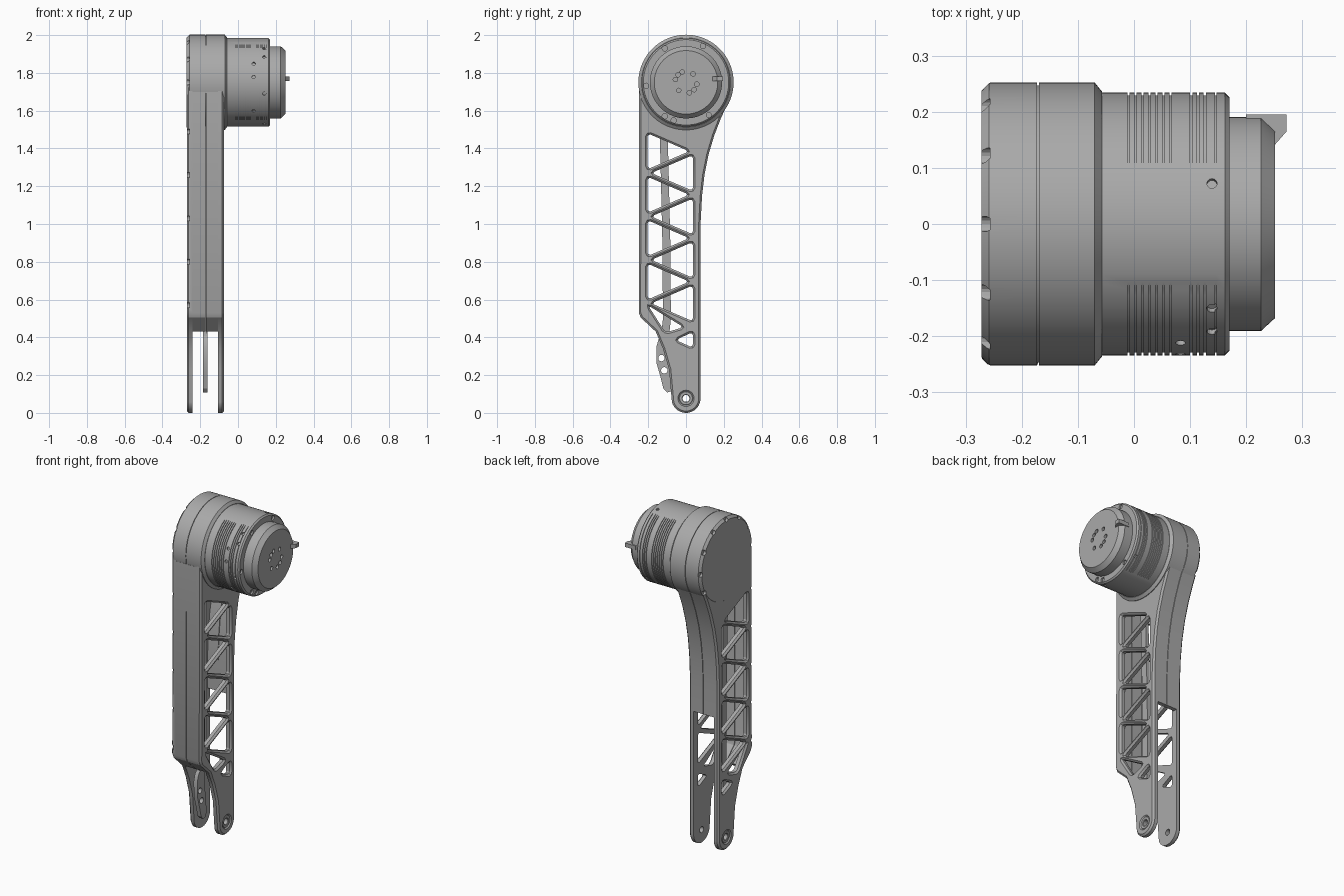
import bpy, bmesh
from math import sin, cos, pi, radians
from mathutils import Vector, Matrix

if "Cube" in bpy.data.objects:
    bpy.data.objects.remove(bpy.data.objects["Cube"])

grey = bpy.data.materials.new("machined_grey")
grey.use_nodes = True
grey.diffuse_color = (0.4, 0.4, 0.4, 1)
grey.node_tree.nodes["Principled BSDF"].inputs["Base Color"].default_value = (0.4, 0.4, 0.4, 1)

HUB = 1.75          # height of the motor axis
PIN = 0.077         # height of the lower pin


def finish(name, bm, smooth=True):
    bmesh.ops.remove_doubles(bm, verts=bm.verts, dist=1e-5)
    bmesh.ops.recalc_face_normals(bm, faces=bm.faces)
    mesh = bpy.data.meshes.new(name)
    bm.to_mesh(mesh)
    bm.free()
    mesh.materials.append(grey)
    ob = bpy.data.objects.new(name, mesh)
    bpy.context.collection.objects.link(ob)
    if smooth:
        smooth_by_angle(ob)
    return ob


def smooth_by_angle(ob):
    bpy.ops.object.select_all(action='DESELECT')
    ob.select_set(True)
    bpy.context.view_layer.objects.active = ob
    bpy.ops.object.shade_smooth_by_angle(angle=radians(25))


def arc(y, z, r, a0, a1, n):
    return [(y + r * cos(radians(a0 + (a1 - a0) * i / n)),
             z + r * sin(radians(a0 + (a1 - a0) * i / n))) for i in range(n + 1)]


def circle(y, z, r, n=24):
    return arc(y, z, r, 0, 360, n)[:-1]


def offset(path, d, closed=True):
    """Move a path to its left by d with mitred corners."""
    pts, out, n = [Vector(p) for p in path], [], len(path)
    for i, p in enumerate(pts):
        a = (p - pts[i - 1]) if closed or i > 0 else pts[1] - p
        b = (pts[(i + 1) % n] - p) if closed or i < n - 1 else a
        n1 = Vector((-a.y, a.x)).normalized()
        n2 = Vector((-b.y, b.x)).normalized()
        out.append(tuple(p + (n1 + n2) * d / max(0.3, 1 + n1.dot(n2))))
    return out


def stroke(path, width):
    return path + offset(path, width, False)[::-1]


def wind(loop, ccw):
    area = sum(p[0] * q[1] - q[0] * p[1] for p, q in zip(loop, loop[1:] + loop[:1]))
    return loop if (area > 0) == ccw else loop[::-1]


def plate(name, outline, holes, x_in, x_out, c=0.0):
    """Flat part in the side plane, its outer face chamfered by c."""
    bm = bmesh.new()
    x_mid = x_out - c if x_out > x_in else x_out + c
    caps = [[], []]
    for loop in [wind(outline, True)] + [wind(h, False) for h in holes]:
        levels = [(x_in, loop), (x_mid, loop)]
        if c:
            levels.append((x_out, offset(loop, c)))
        rings = [[bm.verts.new((x, y, z)) for y, z in lp] for x, lp in levels]
        n = len(loop)
        for r0, r1 in zip(rings, rings[1:]):
            for i in range(n):
                j = (i + 1) % n
                bm.faces.new((r0[i], r0[j], r1[j], r1[i]))
        for cap, ring in zip(caps, (rings[0], rings[-1])):
            cap += [bm.edges.get((ring[i], ring[(i + 1) % n])) for i in range(n)]
    for cap in caps:
        bmesh.ops.triangle_fill(bm, edges=cap, use_beauty=True, normal=(1, 0, 0))
    return finish(name, bm)


def lathe(name, profile, radius=lambda a, r: r, n=96):
    """Turned part about the motor axis from (x, radius) points."""
    bm = bmesh.new()
    rings = []
    for x, r in profile:
        angles = [2 * pi * i / n for i in range(n)]
        rings.append([bm.verts.new((x, radius(a, r) * cos(a), HUB + radius(a, r) * sin(a)))
                      for a in angles])
    for r0, r1 in zip(rings, rings[1:]):
        for i in range(n):
            j = (i + 1) % n
            bm.faces.new((r0[i], r0[j], r1[j], r1[i]))
    bm.faces.new(rings[0])
    bm.faces.new(rings[-1])
    return finish(name, bm)


def drill(ob, spots):
    """Cut round pockets: (centre, axis, radius, depth)."""
    bm = bmesh.new()
    for centre, axis, r, depth in spots:
        turn = Vector(axis).to_track_quat('Z', 'Y').to_matrix().to_4x4()
        bmesh.ops.create_cone(bm, cap_ends=True, segments=14, radius1=r, radius2=r,
                              depth=depth, matrix=Matrix.Translation(centre) @ turn)
    cutter = finish("cutter", bm, False)
    cutter.hide_render = True
    mod = ob.modifiers.new("pockets", 'BOOLEAN')
    mod.operation, mod.solver, mod.object = 'DIFFERENCE', 'EXACT', cutter
    bpy.context.view_layer.objects.active = ob
    bpy.ops.object.modifier_apply(modifier=mod.name)
    bpy.data.objects.remove(cutter)
    smooth_by_angle(ob)


# side outline of the arm, anticlockwise from the lower pin
back = [(0.077, 0.82), (0.077, 1.0), (0.085, 1.15), (0.098, 1.26), (0.12, 1.37),
        (0.15, 1.47), (0.185, 1.56), (0.215, 1.625)]
front = [(-0.248, 1.7), (-0.25, 0.53), (-0.24, 0.505), (-0.16, 0.43)]
outline = (arc(0, PIN, PIN, 195, 360, 18) + back + arc(0, HUB, 0.247, -28, 180, 40)
           + front + [(-0.122, 0.34), (-0.09, 0.23)])

# truss windows between zigzag struts
nodes = [((-0.217, 0.05)[k % 2], 1.5 - 0.115 * k) for k in range(10)]
windows = [nodes[k:k + 3] for k in range(8)]
windows += [[(-0.217, 0.585), (0.02, 0.45), (-0.115, 0.41)],
            [(-0.085, 0.385), (0.05, 0.45), (0.05, 0.325)]]


def rounded(tri):
    tri = [Vector(p) for p in offset(wind(tri, False), -0.013)]
    out = []
    for i, p in enumerate(tri):
        a = p + (tri[i - 1] - p).normalized() * 0.018
        b = p + (tri[(i + 1) % 3] - p).normalized() * 0.018
        out += [tuple(a), tuple((a + b + p) / 3), tuple(b)]
    return out


holes = [rounded(t) for t in windows] + [circle(0, PIN, 0.033)]

# rim pockets for the cover screws
rim = [((-0.272, 0.243 * cos(radians(a)), HUB + 0.243 * sin(radians(a))), (1, 0, 0), 0.014, 0.03)
       for a in range(-30, 200, 30)]
edge = [((-0.272, -0.247, z), (1, 0, 0), 0.014, 0.03) for z in (1.49, 1.26, 1.03, 0.8, 0.57)]

# the two truss plates with their pin bushings
for side, x_in, x_out in (("right", -0.24, -0.271), ("left", -0.105, -0.074)):
    cheek = plate(side + "_truss_plate", outline, holes, x_in, x_out, 0.01)
    if side == "right":
        drill(cheek, rim + edge)
    plate(side + "_pin_bushing", circle(0, PIN, 0.037), [circle(0, PIN, 0.018)],
          x_in, x_out + (0.004 if side == "right" else -0.004), 0.003)

# split casing walls between the plates
for side, x0, x1 in (("right", -0.242, -0.1715), ("left", -0.1685, -0.103)):
    plate(side + "_front_wall", stroke(front, 0.028), [], x0, x1)
    plate(side + "_back_wall", stroke(back, 0.025), [], x0, x1)

# motor housing with seam groove
housing = lathe("motor_housing", [
    (-0.272, 0.238), (-0.258, 0.252), (-0.1725, 0.252), (-0.1725, 0.247), (-0.1695, 0.247),
    (-0.1695, 0.252), (-0.07, 0.252), (-0.057, 0.236), (-0.057, 0.2)])
drill(housing, rim)

# motor body with cooling grooves that stop short of top and bottom
R, DEEP = 0.234, 0.229
body = [(-0.06, R)]
for x in [-0.012 + 0.0125 * i for i in range(7)] + [0.1, 0.112, 0.124]:
    body += [(x, R), (x, DEEP), (x + 0.004, DEEP), (x + 0.004, R)]
body += [(0.144, R), (0.144, DEEP), (0.147, DEEP), (0.147, R), (0.162, R), (0.17, 0.226)]
motor = lathe("motor_body", body,
              lambda a, r: R if r == DEEP and abs(sin(a)) > 0.87 else r)
pockets = [((0.17, 0.212 * cos(radians(a)), HUB + 0.212 * sin(radians(a))), (1, 0, 0), 0.014, 0.02)
           for a in (65, 122, 185, 238, 252, 305)]
for x, angles in ((0.083, (155, 173, 220)), (0.139, (72, 130, 145, 195, 250, 320))):
    for a in angles:
        d = Vector((0, cos(radians(a)), sin(radians(a))))
        pockets.append((Vector((x, 0, HUB)) + d * R, d, 0.009, 0.02))
drill(motor, pockets)

# output cap with bolt holes
cap = lathe("output_cap", [(0.165, 0.191), (0.226, 0.191), (0.251, 0.168)])
drill(cap, [((0.25, 0.058 * cos(radians(a)), HUB + 0.058 * sin(radians(a))), (1, 0, 0), 0.012, 0.03)
            for a in (50, 110, 136, 165, 228, 288, 318, 350)])

# locating key on the cap rim
bm = bmesh.new()
key = [(0.2, 0.195), (0.272, 0.195), (0.272, 0.165), (0.25, 0.14), (0.2, 0.14)]
rows = [[bm.verts.new((x, y, z)) for x, y in key] for z in (1.757, 1.781)]
for row in rows:
    bm.faces.new(row)
for i in range(5):
    j = (i + 1) % 5
    bm.faces.new((rows[0][i], rows[0][j], rows[1][j], rows[1][i]))
finish("locating_key", bm, False)

# inner push rod and its lower lever
rod = [(-0.14, 1.52), (-0.132, 1.2), (-0.125, 0.9), (-0.122, 0.5), (-0.135, 0.38)]
plate("push_rod", stroke(rod, 0.042), [], -0.184, -0.164)
lever = [(-0.115, 0.43), (-0.145, 0.39), (-0.157, 0.35), (-0.155, 0.26), (-0.135, 0.19),
         (-0.12, 0.13), (-0.1, 0.108), (-0.078, 0.115), (-0.068, 0.14), (-0.075, 0.22),
         (-0.085, 0.3), (-0.085, 0.39)]
plate("rod_lever", lever, [circle(-0.13, 0.29, 0.017), circle(-0.115, 0.225, 0.017)],
      -0.186, -0.162)
